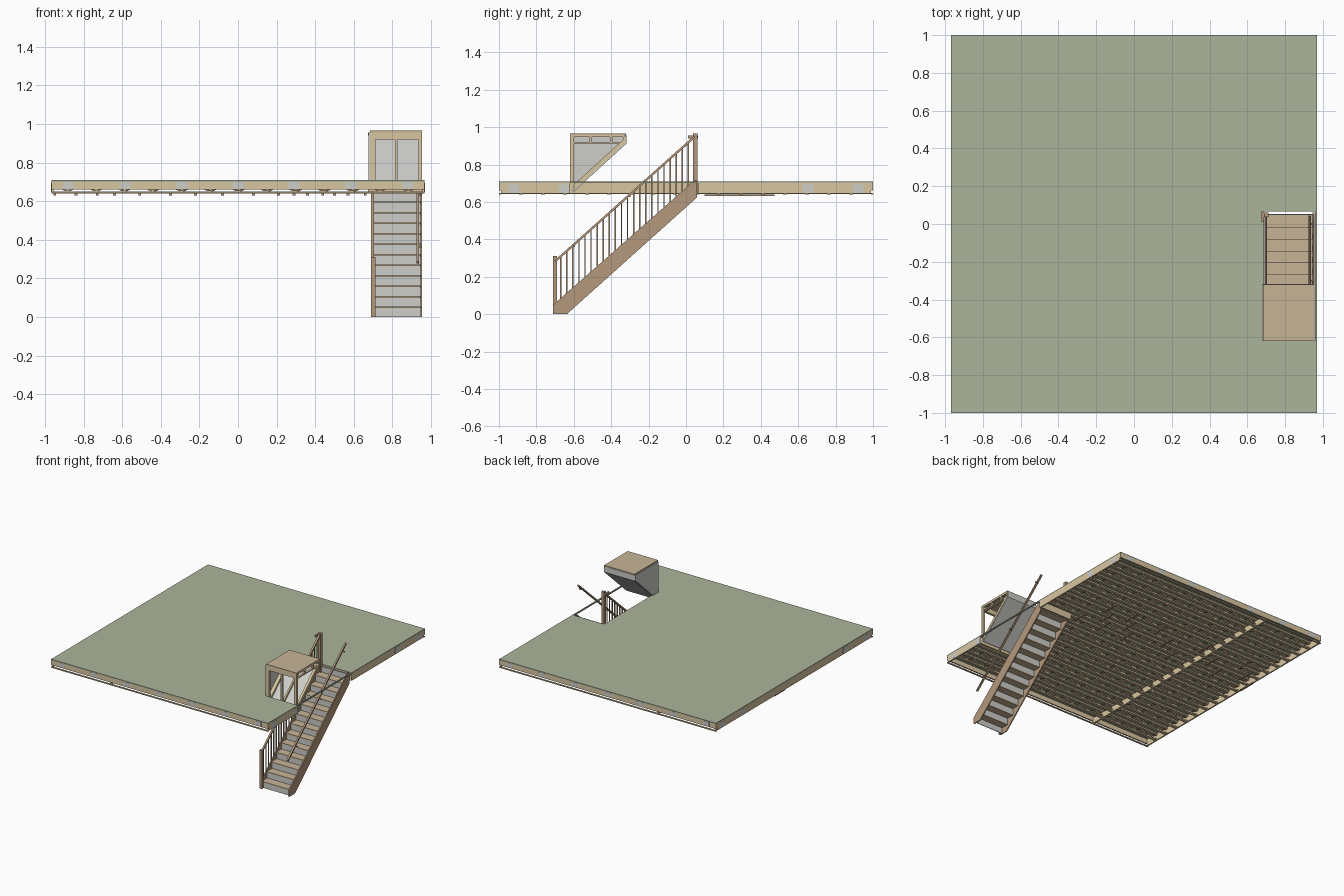
import bpy, bmesh, math
from mathutils import Vector, Matrix

if "Cube" in bpy.data.objects:
    bpy.data.objects.remove(bpy.data.objects["Cube"])


def material(name, rgb):
    m = bpy.data.materials.new(name)
    lin = [(c / 255 / 12.92) if c < 11 else ((c / 255 + 0.055) / 1.055) ** 2.4 for c in rgb]
    m.diffuse_color = (*lin, 1)
    m.use_nodes = True
    m.node_tree.nodes["Principled BSDF"].inputs["Base Color"].default_value = m.diffuse_color
    return m


GREEN = material("green_sheathing", (171, 180, 154))
TAN = material("pale_lumber", (217, 198, 160))
OAK = material("tread_wood", (200, 180, 150))
BROWN = material("brown_wood", (180, 153, 124))
GREY = material("grey_board", (205, 205, 202))


class Part:
    """Collects boxes, beams and side profiles into one object."""

    def __init__(self, name, mat):
        self.name, self.mat, self.bm = name, mat, bmesh.new()

    def box(self, x0, x1, y0, y1, z0, z1):
        mx = Matrix.Translation(((x0 + x1) / 2, (y0 + y1) / 2, (z0 + z1) / 2))
        mx = mx @ Matrix.Diagonal((x1 - x0, y1 - y0, z1 - z0, 1))
        bmesh.ops.create_cube(self.bm, size=1, matrix=mx)

    def beam(self, p, q, w, h):
        p, q = Vector(p), Vector(q)
        d = (q - p).normalized()
        side = d.cross(Vector((0, 0, 1))).normalized()
        up = side.cross(d)
        rot = Matrix((d, side, up)).transposed().to_4x4()
        mx = Matrix.Translation((p + q) / 2) @ rot @ Matrix.Diagonal(((q - p).length, w, h, 1))
        bmesh.ops.create_cube(self.bm, size=1, matrix=mx)

    def profile(self, x0, x1, yz):
        a = [self.bm.verts.new((x0, y, z)) for y, z in yz]
        b = [self.bm.verts.new((x1, y, z)) for y, z in yz]
        self.bm.faces.new(a)
        self.bm.faces.new(b[::-1])
        for i in range(len(a)):
            j = (i + 1) % len(a)
            self.bm.faces.new((a[j], a[i], b[i], b[j]))

    def done(self):
        bmesh.ops.recalc_face_normals(self.bm, faces=self.bm.faces)
        me = bpy.data.meshes.new(self.name)
        self.bm.to_mesh(me)
        self.bm.free()
        me.materials.append(self.mat)
        bpy.context.collection.objects.link(bpy.data.objects.new(self.name, me))


XL, XR = -0.968, 0.968          # floor sides
HX, HY0, HY1 = 0.687, -0.62, 0.065   # stair opening

# Floor sheathing around the opening
p = Part("floor_sheathing", GREEN)
p.box(XL, HX, -1, 1, 0.70, 0.709)
p.box(HX, XR, -1, HY0, 0.70, 0.709)
p.box(HX, XR, HY1, 1, 0.70, 0.709)
p.box(0.958, XR, HY0, HY1, 0.70, 0.709)
p.done()

# Rim boards and trimmers of the opening
p = Part("rim_boards", TAN)
for y in (-1, 0.989):
    p.box(XL, XR, y, y + 0.011, 0.662, 0.70)
    p.box(XL, XR, y, y + 0.011, 0.64, 0.648)
p.box(XL, XL + 0.011, -0.989, 0.989, 0.645, 0.70)
p.box(XR - 0.011, XR, -0.989, HY0, 0.645, 0.70)
p.box(XR - 0.011, XR, HY1, 0.989, 0.645, 0.70)
p.box(HX - 0.012, HX, HY0, HY1, 0.645, 0.70)
p.box(HX - 0.012, XR - 0.011, HY0 - 0.012, HY0, 0.645, 0.70)
p.box(HX - 0.012, XR - 0.011, HY1, HY1 + 0.012, 0.645, 0.70)
p.done()

# Metal plates on the rims
p = Part("rim_plates", GREY)
for x in (-0.88, -0.585, -0.29, 0, 0.29, 0.585, 0.88):
    p.box(x - 0.028, x + 0.028, -1.001, -1, 0.664, 0.699)
    p.box(x - 0.028, x + 0.028, 1, 1.001, 0.664, 0.699)
for y in (-0.92, -0.65, 0.65, 0.92):
    for x in (XL - 0.001, XR):
        p.box(x, x + 0.001, y - 0.028, y + 0.028, 0.648, 0.694)
p.done()

# Open-web floor joists
p = Part("floor_joists", TAN)
webs = Part("joist_webs", BROWN)
N = 17
for i in range(1, N):
    y = -1 + 2 * i / N
    end = HX - 0.012 if HY0 < y < HY1 else XR - 0.011
    start = XL + 0.011
    p.box(start, end, y - 0.011, y + 0.011, 0.689, 0.70)
    p.box(start, end, y - 0.011, y + 0.011, 0.64, 0.65)
    n = round((end - start) / 0.075)
    step = (end - start) / n
    for k in range(n):
        za, zb = (0.65, 0.689) if k % 2 else (0.689, 0.65)
        webs.beam((start + k * step, y, za), (start + (k + 1) * step, y, zb), 0.016, 0.008)
p.done()
webs.done()

# Cross beam and short blocking pieces under the floor
p = Part("cross_beam", TAN)
p.box(-0.45, -0.435, -0.989, 0.989, 0.643, 0.689)
p.done()
p = Part("blocking", BROWN)
for k, x in enumerate((-0.95, -0.84, -0.73, -0.64, -0.51, -0.35, -0.22, -0.08, 0.08,
                       0.21, 0.29, 0.36, 0.44, 0.50, 0.57, 0.66)):
    y = 0.10 + 0.117 * (k % 3)
    p.box(x - 0.007, x + 0.007, y, y + 0.14, 0.631, 0.64)
p.done()

# Stairs: treads, risers and stringers
RISE, RUN, Y0 = 0.0545, 0.0615, -0.69
t = Part("treads", OAK)
r = Part("risers", GREY)
for i in range(13):
    y, z = Y0 + i * RUN, i * RISE
    r.box(0.70, 0.946, y, y + 0.005, z, z + RISE - 0.008)
    if i < 12:
        t.box(0.70, 0.946, y - 0.008, y + RUN + 0.005, z + RISE - 0.008, z + RISE)
t.done()
r.done()
p = Part("stringers", BROWN)
side = [(-0.71, 0), (-0.637, 0), (0.06, 0.625), (0.06, 0.715), (0.045, 0.715), (-0.71, 0.05)]
p.profile(0.692, 0.70, side)
p.profile(0.946, 0.955, side)
p.done()

# Newel posts, balusters and handrails
p = Part("newel_posts", BROWN)
p.box(0.690, 0.712, -0.712, -0.69, 0, 0.31)
p.box(0.688, 0.712, 0.038, 0.062, 0.64, 0.965)
p.box(0.674, 0.688, 0.01, 0.065, 0.94, 0.955)
p.done()
p = Part("balusters", BROWN)
for i in range(22):
    y = -0.67 + i * 0.0325
    p.box(0.693, 0.700, y - 0.0035, y + 0.0035,
          0.045 + (y + 0.71) * 0.881, 0.285 + (y + 0.69) * 0.9)
p.done()
p = Part("handrails", BROWN)
for x in (0.697, 0.931):
    p.beam((x, -0.70, 0.282), (x, 0.045, 0.948), 0.014, 0.012)
for y in (-0.6, -0.3, 0.0):     # brackets of the wall rail
    z = 0.282 + (y + 0.70) * 0.894
    p.box(0.931, 0.953, y - 0.004, y + 0.004, z - 0.012, z - 0.004)
p.done()

# Headroom box over the stairs: roof, boards and framing
p = Part("headroom_roof", OAK)
p.box(0.684, 0.955, -0.62, -0.32, 0.957, 0.966)
p.done()
p = Part("headroom_boards", GREY)
p.profile(0.677, 0.684, [(-0.618, 0.66), (-0.618, 0.957), (-0.32, 0.957), (-0.32, 0.915), (-0.60, 0.66)])
p.profile(0.684, 0.953, [(-0.61, 0.662), (-0.60, 0.655), (-0.318, 0.912), (-0.325, 0.92)])
p.box(0.684, 0.953, -0.323, -0.318, 0.912, 0.957)
p.done()
p = Part("headroom_frame", TAN)
for x0, x1 in ((0.685, 0.712), (0.815, 0.828), (0.935, 0.955)):
    p.box(x0, x1, -0.62, -0.60, 0.70, 0.92)          # front studs
    p.box(x0, x1, -0.60, -0.325, 0.912, 0.921)       # ceiling plates
    p.beam(((x0 + x1) / 2, -0.60, 0.678), ((x0 + x1) / 2, -0.33, 0.923), x1 - x0, 0.022)
    for y in (-0.51, -0.40, -0.33):
        p.box(x0, x1, y - 0.006, y + 0.006, 0.92, 0.95)
p.box(0.685, 0.955, -0.62, -0.60, 0.92, 0.957)       # header
for x0 in (0.685, 0.943):
    p.box(x0, x0 + 0.012, -0.60, -0.325, 0.948, 0.957)
p.done()
